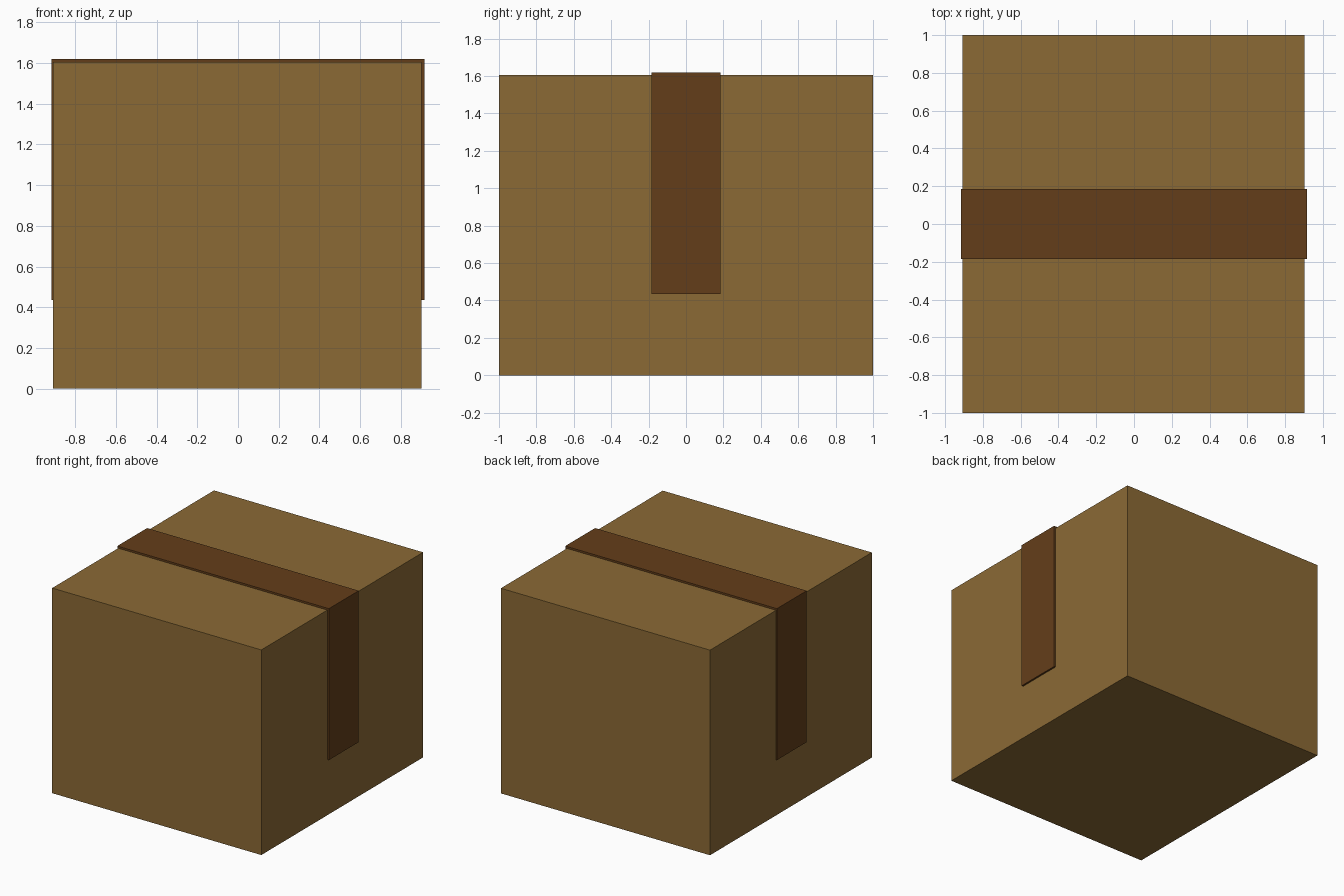
import bpy

if "Cube" in bpy.data.objects:
    bpy.data.objects.remove(bpy.data.objects["Cube"])


def material(name, color):
    mat = bpy.data.materials.new(name)
    mat.diffuse_color = (*color, 1)
    mat.use_nodes = True
    mat.node_tree.nodes["Principled BSDF"].inputs["Base Color"].default_value = mat.diffuse_color
    return mat


def extrude_profile(name, profile, half_depth, mat):
    """Extrude an XZ outline along Y into a closed solid centred on y = 0."""
    n = len(profile)
    verts = [(x, y, z) for y in (-half_depth, half_depth) for x, z in profile]
    faces = [list(range(n)), list(range(2 * n - 1, n - 1, -1))]
    faces += [(i, i + n, (i + 1) % n + n, (i + 1) % n) for i in range(n)]
    mesh = bpy.data.meshes.new(name)
    mesh.from_pydata(verts, [], faces)
    mesh.materials.append(mat)
    obj = bpy.data.objects.new(name, mesh)
    bpy.context.collection.objects.link(obj)
    return obj


cardboard = material("cardboard", (0.26, 0.144, 0.036))
tape_brown = material("tape_brown", (0.127, 0.048, 0.010))

LEFT, RIGHT, TOP = -0.908, 0.902, 1.605
TAPE_X, TAPE_TOP, TAPE_BOTTOM = 0.916, 1.62, 0.435

# Carton body
extrude_profile("carton", [(LEFT, 0), (RIGHT, 0), (RIGHT, TOP), (LEFT, TOP)],
                1.0, cardboard)

# Packing tape folded over the top and down both sides
extrude_profile("packing_tape", [
    (-TAPE_X, TAPE_BOTTOM), (LEFT, TAPE_BOTTOM), (LEFT, TOP), (RIGHT, TOP),
    (RIGHT, TAPE_BOTTOM), (TAPE_X, TAPE_BOTTOM), (TAPE_X, TAPE_TOP),
    (-TAPE_X, TAPE_TOP)], 0.184, tape_brown)
